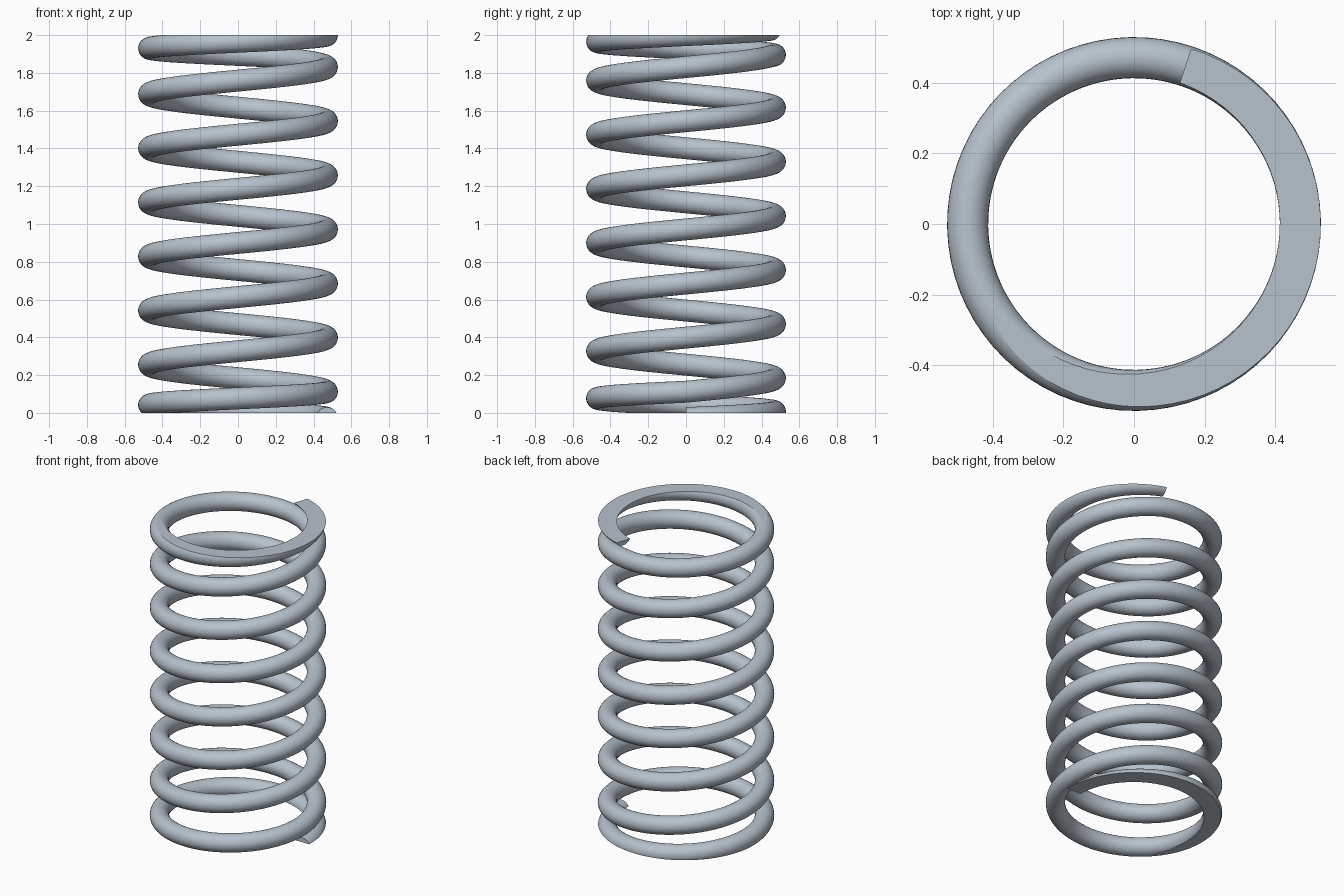
import bpy, bmesh, math
from mathutils import Vector

cube = bpy.data.objects.get("Cube")
if cube:
    bpy.data.objects.remove(cube)

HEIGHT = 2.0
COIL_RADIUS = 0.471
WIRE_RADIUS = 0.058
TURNS = 8.2
START_Z = -0.028      # wire centre starts below the ground plane
END_PITCH = 0.14      # closed turn at each end
STEPS_PER_TURN = 72
WIRE_SIDES = 28

steel = bpy.data.materials.new("brushed steel")
steel.use_nodes = True
steel_colour = (0.47, 0.54, 0.61, 1.0)
steel.diffuse_color = steel_colour
steel.node_tree.nodes["Principled BSDF"].inputs["Base Color"].default_value = steel_colour


def wire_height(turn):
    """Closed first and last turns, open even pitch between them."""
    low = START_Z + END_PITCH
    pitch = (HEIGHT - 2 * low) / (TURNS - 2)
    if turn < 1:
        return START_Z + END_PITCH * turn
    if turn > TURNS - 1:
        return HEIGHT - START_Z - END_PITCH * (TURNS - turn)
    return low + pitch * (turn - 1)


def wire_ring(bm, turn):
    angle = math.tau * turn
    outward = Vector((math.cos(angle), math.sin(angle), 0))
    centre = outward * COIL_RADIUS + Vector((0, 0, wire_height(turn)))
    ring = []
    for i in range(WIRE_SIDES):
        a = math.tau * i / WIRE_SIDES
        offset = outward * math.cos(a) + Vector((0, 0, math.sin(a)))
        ring.append(bm.verts.new(centre + offset * WIRE_RADIUS))
    return ring


# Coiled wire
bm = bmesh.new()
steps = round(TURNS * STEPS_PER_TURN)
rings = [wire_ring(bm, TURNS * s / steps) for s in range(steps + 1)]
for a, b in zip(rings, rings[1:]):
    for i in range(WIRE_SIDES):
        j = (i + 1) % WIRE_SIDES
        bm.faces.new((a[i], b[i], b[j], a[j]))
bm.faces.new(rings[0])
bm.faces.new(rings[-1][::-1])

# Ground flat bearing faces at the bottom and top
for level, direction in ((0, -1), (HEIGHT, 1)):
    cut = bmesh.ops.bisect_plane(
        bm, geom=bm.verts[:] + bm.edges[:] + bm.faces[:], dist=1e-6,
        plane_co=(0, 0, level), plane_no=(0, 0, direction), clear_outer=True)
    rim = [e for e in cut["geom_cut"] if isinstance(e, bmesh.types.BMEdge)]
    bmesh.ops.holes_fill(bm, edges=rim, sides=0)

bmesh.ops.recalc_face_normals(bm, faces=bm.faces[:])
for edge in bm.edges:
    if any(len(f.verts) > 8 for f in edge.link_faces):
        edge.smooth = False
bmesh.ops.triangulate(bm, faces=[f for f in bm.faces if len(f.verts) > 8])
for face in bm.faces:
    face.smooth = True

mesh = bpy.data.meshes.new("coil_spring")
bm.to_mesh(mesh)
bm.free()
mesh.materials.append(steel)
spring = bpy.data.objects.new("coil_spring", mesh)
bpy.context.collection.objects.link(spring)
